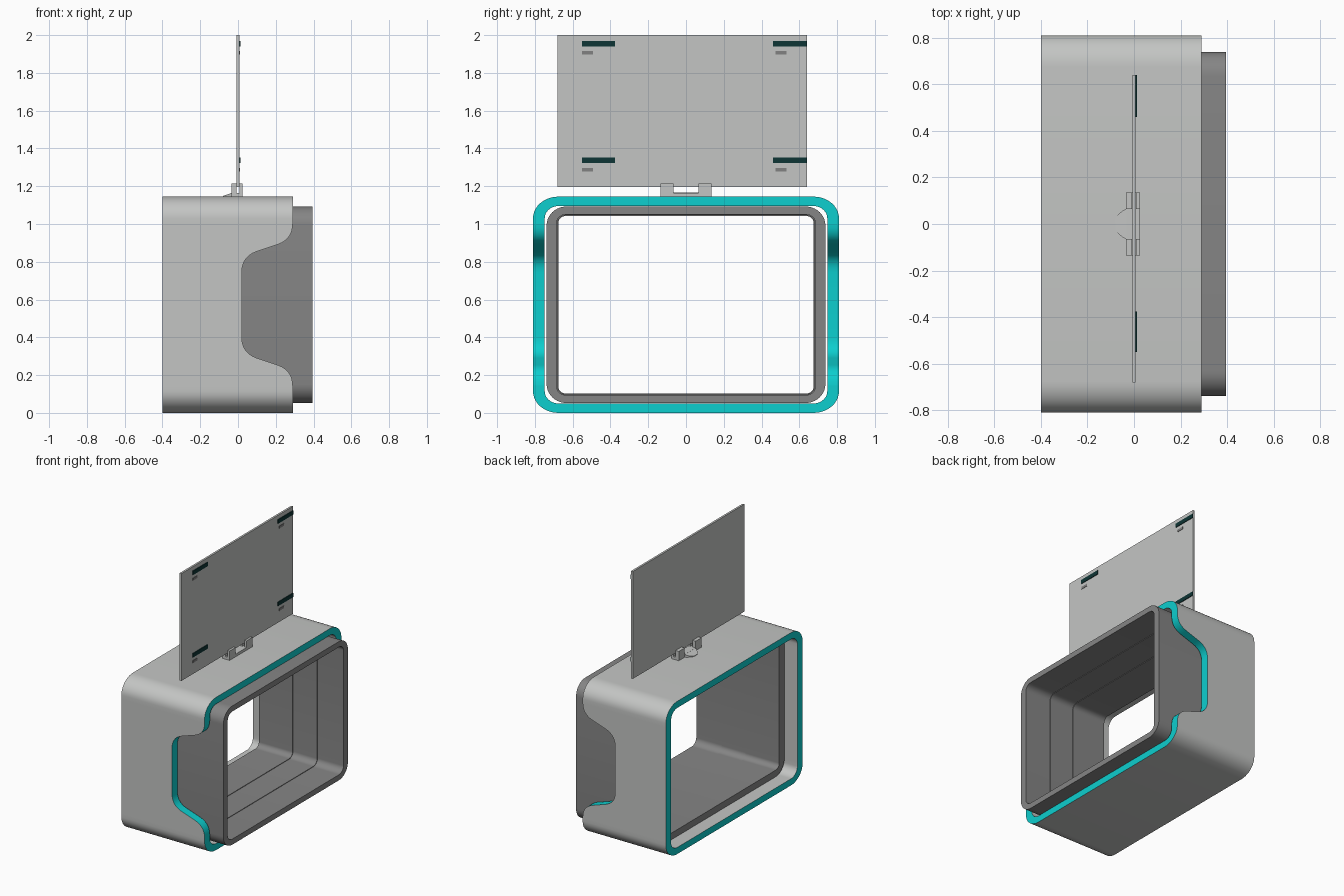
import bpy, bmesh, math
from mathutils import Vector

if "Cube" in bpy.data.objects:
    bpy.data.objects.remove(bpy.data.objects["Cube"])


def material(name, r, g, b):
    m = bpy.data.materials.new(name)
    m.diffuse_color = (r, g, b, 1)
    m.use_nodes = True
    m.node_tree.nodes["Principled BSDF"].inputs["Base Color"].default_value = m.diffuse_color
    return m


LIGHT = material("light grey", 0.55, 0.56, 0.55)
DARK = material("dark grey", 0.235, 0.235, 0.235)
CYAN = material("cyan", 0.004, 0.62, 0.62)
TEAL = material("dark teal", 0.004, 0.035, 0.035)
MID = material("mid grey", 0.22, 0.22, 0.22)
CZ = 0.5725  # centre height of the tunnel


def finish(name, bm, mats, smooth=True):
    bmesh.ops.recalc_face_normals(bm, faces=bm.faces[:])
    me = bpy.data.meshes.new(name)
    bm.to_mesh(me)
    bm.free()
    ob = bpy.data.objects.new(name, me)
    bpy.context.collection.objects.link(ob)
    for m in mats:
        me.materials.append(m)
    if smooth:
        bpy.ops.object.select_all(action='DESELECT')
        ob.select_set(True)
        bpy.context.view_layer.objects.active = ob
        bpy.ops.object.shade_smooth_by_angle(angle=math.radians(30))
    return ob


def box(name, x0, x1, y0, y1, z0, z1, mat):
    bm = bmesh.new()
    bmesh.ops.create_cube(bm, size=1)
    for v in bm.verts:
        v.co = Vector(((x0 + x1) / 2 + v.co.x * (x1 - x0),
                       (y0 + y1) / 2 + v.co.y * (y1 - y0),
                       (z0 + z1) / 2 + v.co.z * (z1 - z0)))
    return finish(name, bm, [mat], False)


def round_rect(hy, hz, ry, rz, side=(), seg=10):
    """Rounded rectangle as (y, z, front x or None); side = extra (x, z) on the +-y walls."""
    pts = []
    for q, (sy, sz) in enumerate(((1, 1), (-1, 1), (-1, -1), (1, -1))):
        for i in range(seg + 1):
            a = math.pi / 2 * (q + i / seg)
            pts.append((sy * (hy - ry) + ry * math.cos(a),
                        CZ + sz * (hz - rz) + rz * math.sin(a), None))
        if q == 1:
            pts += [(-hy, z, x) for x, z in side]
        if q == 3:
            pts += [(hy, z, x) for x, z in reversed(side)]
    return pts


def bridge(bm, loops, rim_index=None):
    """Join closed loops into a closed tube; rims get material 1."""
    n = len(loops[0])
    for k in range(len(loops)):
        a, b = loops[k], loops[(k + 1) % len(loops)]
        for i in range(n):
            j = (i + 1) % n
            f = bm.faces.new((a[i], a[j], b[j], b[i]))
            if rim_index and k in rim_index:
                f.material_index = 1


def fillet(pts, radius, seg=7):
    """Round the inner corners of an open polyline."""
    out = [Vector(pts[0])]
    for p, c, n in zip(pts, pts[1:], pts[2:]):
        p, c, n = Vector(p), Vector(c), Vector(n)
        a = c + (p - c).normalized() * radius
        b = c + (n - c).normalized() * radius
        for i in range(seg + 1):
            t = i / seg
            out.append(a * (1 - t) ** 2 + c * 2 * t * (1 - t) + b * t * t)
    out.append(Vector(pts[-1]))
    return out


# Outer shell with notched sides and cyan rims
half = fillet([(0.29, 1.0), (0.29, 0.918), (0.02, 0.828), (0.02, CZ)], 0.085)
notch = [(p.x, p.y) for p in half]
notch += [(x, 2 * CZ - z) for x, z in reversed(notch[:-1])]
bm = bmesh.new()
outer = round_rect(0.81, 0.5725, 0.135, 0.115, notch)
inner = round_rect(0.748, 0.523, 0.075, 0.065, notch)


def ring(prof, x=None):
    return [bm.verts.new((x if x is not None else (0.29 if fx is None else fx), y, z))
            for y, z, fx in prof]


bridge(bm, [ring(outer, -0.4), ring(outer), ring(inner), ring(inner, -0.4)], (1, 3))
finish("outer_shell", bm, [LIGHT, CYAN])

# Inner sleeve, slightly stepped inside
bm = bmesh.new()
loops = []
for x, d in ((-0.3, 0), (0.395, 0), (0.395, 0.052), (0.18, 0.052), (0.18, 0.057),
             (-0.02, 0.057), (-0.02, 0.062), (-0.3, 0.062)):
    loops.append(ring(round_rect(0.738 - d, 0.52 - d * 0.8, 0.105 - d, 0.1 - d), x))
bridge(bm, loops)
finish("inner_sleeve", bm, [DARK])

# Upright panel
box("panel", -0.0075, 0.0075, -0.68, 0.64, 1.195, 2.0, LIGHT)

# Marker plates on the panel face
for y0, y1, g0 in ((-0.55, -0.375, -0.55), (0.46, 0.64, 0.475)):
    for z in (1.955, 1.337):
        box("marker_bar", 0.007, 0.0125, y0, y1, z - 0.015, z + 0.015, TEAL)
        box("marker_dash", 0.007, 0.0105, g0, g0 + 0.057, z - 0.058, z - 0.04, MID)

# Panel bracket: base bar and slotted posts
box("bracket_base", -0.035, 0.025, -0.135, 0.135, 1.14, 1.165, LIGHT)
for s in (-1, 1):
    ya, yb = sorted((s * 0.065, s * 0.135))
    box("bracket_post", -0.035, -0.0085, ya, yb, 1.16, 1.215, LIGHT)
    box("bracket_post", 0.0085, 0.025, ya, yb, 1.16, 1.215, LIGHT)

# Sloping rounded tongue behind the bracket
bm = bmesh.new()
plan = [(-0.03, 0.068), (-0.052, 0.055), (-0.07, 0.038), (-0.08, 0.02)]
plan += [(x, -y) for x, y in reversed(plan)]
top = [bm.verts.new((x, y, 1.166 + (x + 0.03) * 0.36)) for x, y in plan]
low = [bm.verts.new((x, y, 1.14)) for x, y in plan]
bm.faces.new(top)
bm.faces.new(low)
for i in range(len(plan)):
    j = (i + 1) % len(plan)
    bm.faces.new((top[i], top[j], low[j], low[i]))
finish("bracket_tongue", bm, [LIGHT])
